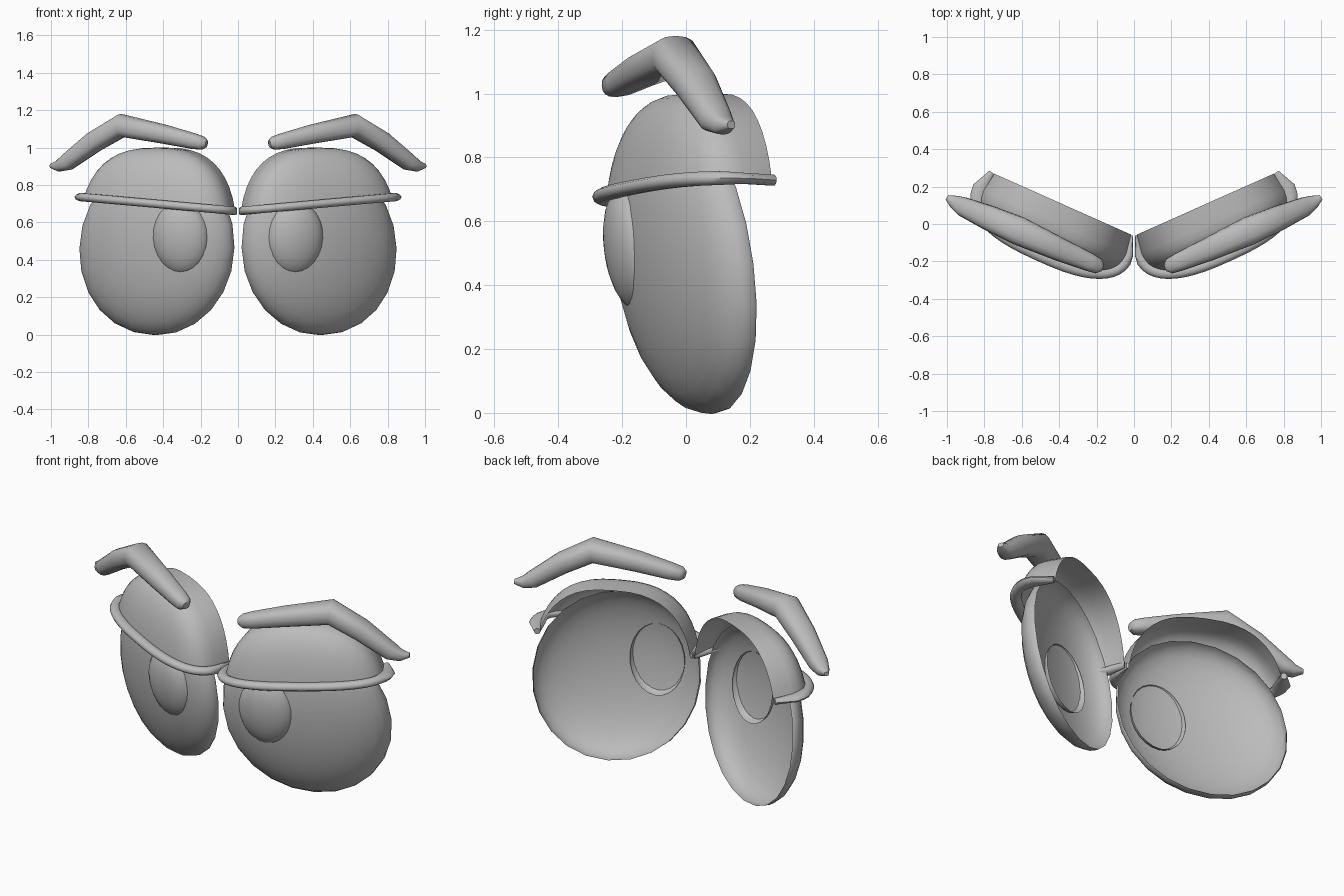
import bpy, bmesh, math
from mathutils import Vector

if "Cube" in bpy.data.objects:
    bpy.data.objects.remove(bpy.data.objects["Cube"])

grey = bpy.data.materials.new("plain grey")
grey.diffuse_color = (0.5, 0.5, 0.5, 1)
grey.use_nodes = True
grey.node_tree.nodes["Principled BSDF"].inputs["Base Color"].default_value = grey.diffuse_color


def frame(yaw, pitch):
    """Across, up and forward axes of a shell turned outward and tipped forward."""
    y, p = math.radians(yaw), math.radians(pitch)
    u = Vector((math.cos(y), math.sin(y), 0))
    n = Vector((math.sin(y), -math.cos(y), 0))
    z = Vector((0, 0, 1))
    return u, z * math.cos(p) + n * math.sin(p), n * math.cos(p) - z * math.sin(p)


def cs(t, p=2.0):
    """Point on a rounded-square (super) circle; p = 2 is a true circle."""
    return tuple(math.copysign(abs(f) ** (2 / p), f) for f in (math.cos(t), math.sin(t)))


def finish(name, bm, angle=50):
    """Make the right-hand part and mirror it to the left."""
    for v in bm.verts:
        v.co.x = max(v.co.x, 0.006)
    me = bpy.data.meshes.new(name)
    bm.to_mesh(me)
    bm.free()
    ob = bpy.data.objects.new(name, me)
    bpy.context.collection.objects.link(ob)
    me.materials.append(grey)
    bpy.ops.object.select_all(action='DESELECT')
    ob.select_set(True)
    bpy.context.view_layer.objects.active = ob
    bpy.ops.object.shade_smooth_by_angle(angle=math.radians(angle))
    m = ob.modifiers.new("Mirror", 'MIRROR')
    m.use_mirror_merge = False
    return ob


def skin(bm, rings):
    for r0, r1 in zip(rings, rings[1:]):
        n = len(r0)
        for i in range(n):
            j = (i + 1) % n
            bm.faces.new((r0[i], r0[j], r1[j], r1[i]))


def dome(centre, radii, yaw, pitch, seg, steps, back=0.0, p=2.0, taper=1.0):
    """Open half ellipsoid, with an optional band behind the rim."""
    bm = bmesh.new()
    c = Vector(centre)
    a, b, d = radii
    u, v, n = frame(yaw, pitch)
    profile = [(1, -back, taper)] if back else []
    for k in range(steps):
        s, w = cs(math.pi / 2 * k / steps, p)
        profile.append((s, d * w, 1))
    rings = []
    for s, w, g in profile:
        ring = [cs(2 * math.pi * i / seg, p) for i in range(seg)]
        rings.append([bm.verts.new(c + u * (a * s * g * x) + v * (b * s * y) + n * w) for x, y in ring])
    skin(bm, rings)
    pole = bm.verts.new(c + n * d)
    for i in range(seg):
        bm.faces.new((rings[-1][i], rings[-1][(i + 1) % seg], pole))
    return bm


def sweep(path, radii, sides, p=2.0):
    """Capped tube; radii are (sideways, upright) pairs."""
    bm = bmesh.new()
    pts = [Vector(q) for q in path]
    rings = []
    for i, c in enumerate(pts):
        t = (pts[min(i + 1, len(pts) - 1)] - pts[max(i - 1, 0)]).normalized()
        side = t.cross(Vector((0, 0, 1))).normalized()
        up = side.cross(t)
        rs, ru = radii[i]
        ring = [cs(2 * math.pi * k / sides, p) for k in range(sides)]
        rings.append([bm.verts.new(c + side * (rs * x) + up * (ru * y)) for x, y in ring])
    skin(bm, rings)
    bm.faces.new(rings[0])
    bm.faces.new(rings[-1])
    bmesh.ops.recalc_face_normals(bm, faces=bm.faces)
    return bm


# Eyeballs: shallow shells, open at the back, leaning slightly inward at the top
bm = dome((0.43, 0.02, 0.465), (0.45, 0.473, 0.172), 24, 8, 24, 8, 0.012, 2.05, 0.985)
for vert in bm.verts:
    vert.co.x -= 0.08 * (vert.co.z - 0.467)
finish("eyeball", bm)

# Pupils: small domes set into the eyeballs
finish("pupil", dome((0.305, -0.172, 0.517), (0.155, 0.199, 0.08), 13, 7, 24, 6))

# Upper eyelids: fuller shell with a band behind, cut along a sloping line
LC, (LA, LB, LD), BAND, P = Vector((0.43, 0.015, 0.485)), (0.44, 0.515, 0.194), 0.103, 2.6
LOW, SLOPE, TAPER = 0.66, 0.09, 0.95
bm = dome(LC, (LA, LB, LD), 24, 0, 48, 12, BAND, P, TAPER)
bmesh.ops.bisect_plane(bm, geom=bm.verts[:] + bm.edges[:] + bm.faces[:],
                       plane_co=(0, 0, LOW), plane_no=(-SLOPE, 0, 1), clear_inner=True)
finish("eyelid", bm)

# Rolled lip following the cut edge of the eyelid
u, v, n = frame(24, 0)


def lip_point(t, back=0.0, g=1.0):
    p = LC.copy()
    x, y = cs(t, P)
    for _ in range(5):
        h = LOW + SLOPE * p.x - LC.z
        k = (1 - (h / LB) ** P) ** (1 / P)
        p = LC + u * ((LA * k * g + 0.014) * x) + n * ((LD * k + 0.014) * y - back)
        p.z = LC.z + h
    return p


path = [lip_point(math.pi * i / 24) for i in range(25)]
size = [(0.03, 0.023)] * 25
# the outer corner flares into a point, the rear end tapers
size[0], size[1], size[2] = (0.045, 0.018), (0.042, 0.02), (0.036, 0.022)
path = [lip_point(0, BAND, TAPER)] + path + [lip_point(math.pi, BAND, TAPER)]
finish("eyelid_lip", sweep(path, [(0.016, 0.018)] + size + [(0.016, 0.018)], 10))

# Eyebrows: bent tapering bars with rounded ends
brow = [(0.168, -0.232, 1.02), (0.19, -0.225, 1.024), (0.24, -0.203, 1.035), (0.40, -0.135, 1.073),
        (0.62, -0.035, 1.118), (0.77, 0.03, 1.03), (0.915, 0.093, 0.92),
        (0.96, 0.118, 0.901), (1.0, 0.142, 0.902)]
size = [(0.022, 0.02), (0.042, 0.036), (0.05, 0.043), (0.063, 0.052), (0.077, 0.063),
        (0.068, 0.056), (0.052, 0.045), (0.037, 0.03), (0.014, 0.012)]
finish("eyebrow", sweep(brow, size, 16, 2.5))
